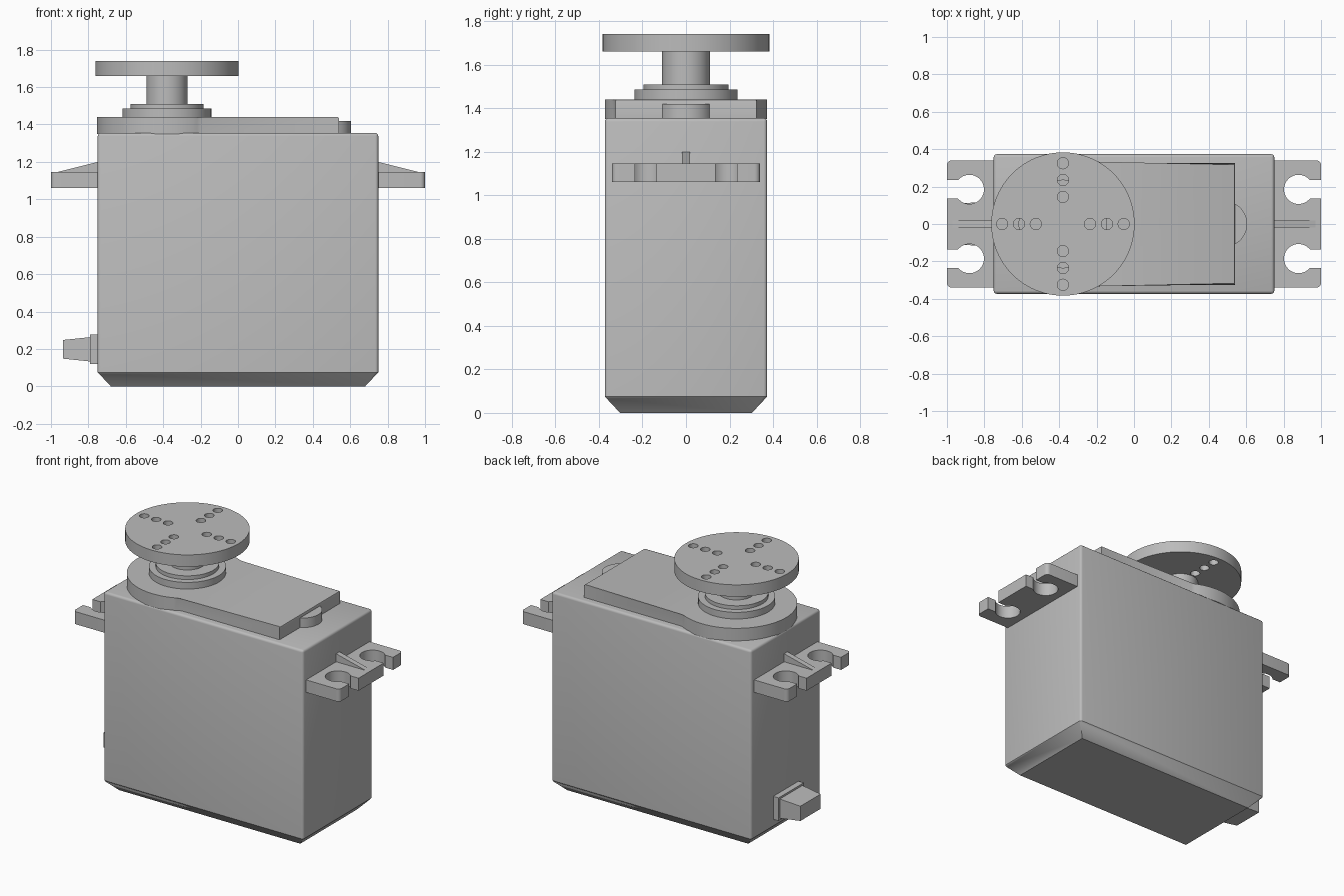
import bpy, bmesh
from math import sin, cos, asin, pi, radians

cube = bpy.data.objects.get("Cube")
if cube:
    bpy.data.objects.remove(cube, do_unlink=True)

grey = bpy.data.materials.new("plain grey")
grey.use_nodes = True
GREY = (0.5, 0.5, 0.5, 1)
grey.diffuse_color = GREY
grey.node_tree.nodes["Principled BSDF"].inputs["Base Color"].default_value = GREY

HORN_X = -0.38


def finish(name, bm):
    """Turn a bmesh into a shaded object."""
    bmesh.ops.recalc_face_normals(bm, faces=bm.faces)
    mesh = bpy.data.meshes.new(name)
    bm.to_mesh(mesh)
    bm.free()
    mesh.materials.append(grey)
    obj = bpy.data.objects.new(name, mesh)
    bpy.context.collection.objects.link(obj)
    smooth(obj)
    return obj


def smooth(obj):
    bpy.ops.object.select_all(action='DESELECT')
    obj.select_set(True)
    bpy.context.view_layer.objects.active = obj
    bpy.ops.object.shade_smooth_by_angle(angle=radians(30))


def loft(bm, rings):
    """Skin equal-length rings of points and cap both ends."""
    loops = [[bm.verts.new(p) for p in ring] for ring in rings]
    for a, b in zip(loops, loops[1:]):
        for i in range(len(a)):
            j = (i + 1) % len(a)
            bm.faces.new((a[i], a[j], b[j], b[i]))
    bm.faces.new(loops[0])
    bm.faces.new(loops[-1])


def prism(bm, outline, z0, z1):
    loft(bm, [[(x, y, z) for x, y in outline] for z in (z0, z1)])


def bevel(bm, width, segments, rule):
    edges = [e for e in bm.edges if rule(*[v.co for v in e.verts])]
    bmesh.ops.bevel(bm, geom=edges, offset=width, segments=segments,
                    profile=0.5, affect='EDGES')


def arc(cx, cy, r, a0, a1, n):
    return [(cx + r * cos(a0 + (a1 - a0) * i / n),
             cy + r * sin(a0 + (a1 - a0) * i / n)) for i in range(n + 1)]


def circle(cx, cy, r, n=64):
    return arc(cx, cy, r, 0, 2 * pi, n)[:-1]


def rect(hx, hy):
    return [(-hx, -hy), (hx, -hy), (hx, hy), (-hx, hy)]


# Case with chamfered base and softened upper edges
bm = bmesh.new()
loft(bm, [[(x, y, z) for x, y in rect(hx, hy)]
          for hx, hy, z in ((0.68, 0.303, 0), (0.75, 0.373, 0.075), (0.75, 0.373, 1.355))])
bevel(bm, 0.016, 3, lambda a, b: max(a.z, b.z) > 1.3)
finish("case", bm)

# Raised lid: round gearbox end running into a straight plate
R, HALF = 0.373, 0.325
meet = asin(HALF / R)
bm = bmesh.new()
prism(bm, arc(HORN_X, 0, R, meet, 2 * pi - meet, 64) + [(0.54, -HALF), (0.54, HALF)],
      1.35, 1.44)
bevel(bm, 0.008, 2, lambda a, b: min(a.z, b.z) > 1.43)
finish("lid", bm)

# Rounded tab at the end of the lid
bm = bmesh.new()
prism(bm, arc(0.483, 0, 0.122, -1.08, 1.08, 20), 1.35, 1.42)
finish("lid_tab", bm)

# Output bearing steps and shaft
for name, r, z0, z1 in (("bearing_base", 0.237, 1.435, 1.485),
                        ("bearing_ring", 0.195, 1.48, 1.51),
                        ("output_shaft", 0.11, 1.5, 1.665)):
    bm = bmesh.new()
    prism(bm, circle(HORN_X, 0, r), z0, z1)
    finish(name, bm)

# Horn disc drilled with a cross of holes
bm = bmesh.new()
prism(bm, circle(HORN_X, 0, 0.383, 96), 1.66, 1.74)
horn = finish("horn_disc", bm)
bm = bmesh.new()
for k in range(4):
    for d in (0.145, 0.235, 0.325):
        prism(bm, circle(HORN_X + d * cos(k * pi / 2), d * sin(k * pi / 2), 0.03, 24),
              1.6, 1.8)
drill = finish("hole_cutter", bm)
drill.hide_render = True
cut = horn.modifiers.new("holes", 'BOOLEAN')
cut.operation, cut.solver, cut.object = 'DIFFERENCE', 'EXACT', drill
bpy.context.view_layer.objects.active = horn
bpy.ops.object.modifier_apply(modifier=cut.name)
bpy.data.objects.remove(drill, do_unlink=True)
smooth(horn)

# Mounting ears with open keyhole slots, and a stiffening rib on each
SLOT_Y, SLOT_HALF, SLOT_R, CORNER = 0.185, 0.05, 0.078, 0.025
gap = asin(SLOT_HALF / SLOT_R)
half = [(1.0, SLOT_Y - SLOT_HALF)]
half += arc(0.88, SLOT_Y, SLOT_R, 2 * pi - gap, gap, 32)
half += [(1.0, SLOT_Y + SLOT_HALF)]
half += arc(1 - CORNER, 0.34 - CORNER, CORNER, 0, pi / 2, 6)
half += [(0.74, 0.34)]
ear_outline = half + [(x, -y) for x, y in reversed(half)]

for side, s in (("left", 1), ("right", -1)):
    bm = bmesh.new()
    prism(bm, [(s * x, y) for x, y in ear_outline], 1.06, 1.145)
    finish(side + "_mounting_ear", bm)
    bm = bmesh.new()
    loft(bm, [[(s * x, y, z) for x, z in ((0.74, 1.14), (0.74, 1.202), (0.97, 1.145), (0.97, 1.14))]
              for y in (-0.018, 0.018)])
    finish(side + "_ear_rib", bm)


# Cable outlet: collar and tapered boot
def outlet(name, *sections):
    bm = bmesh.new()
    loft(bm, [[(x, y, 0.198 + z) for y, z in rect(hy, hz)] for x, hy, hz in sections])
    finish(name, bm)


outlet("cable_collar", (-0.74, 0.135, 0.078), (-0.79, 0.135, 0.078))
outlet("cable_boot", (-0.78, 0.122, 0.066), (-0.935, 0.108, 0.05))
